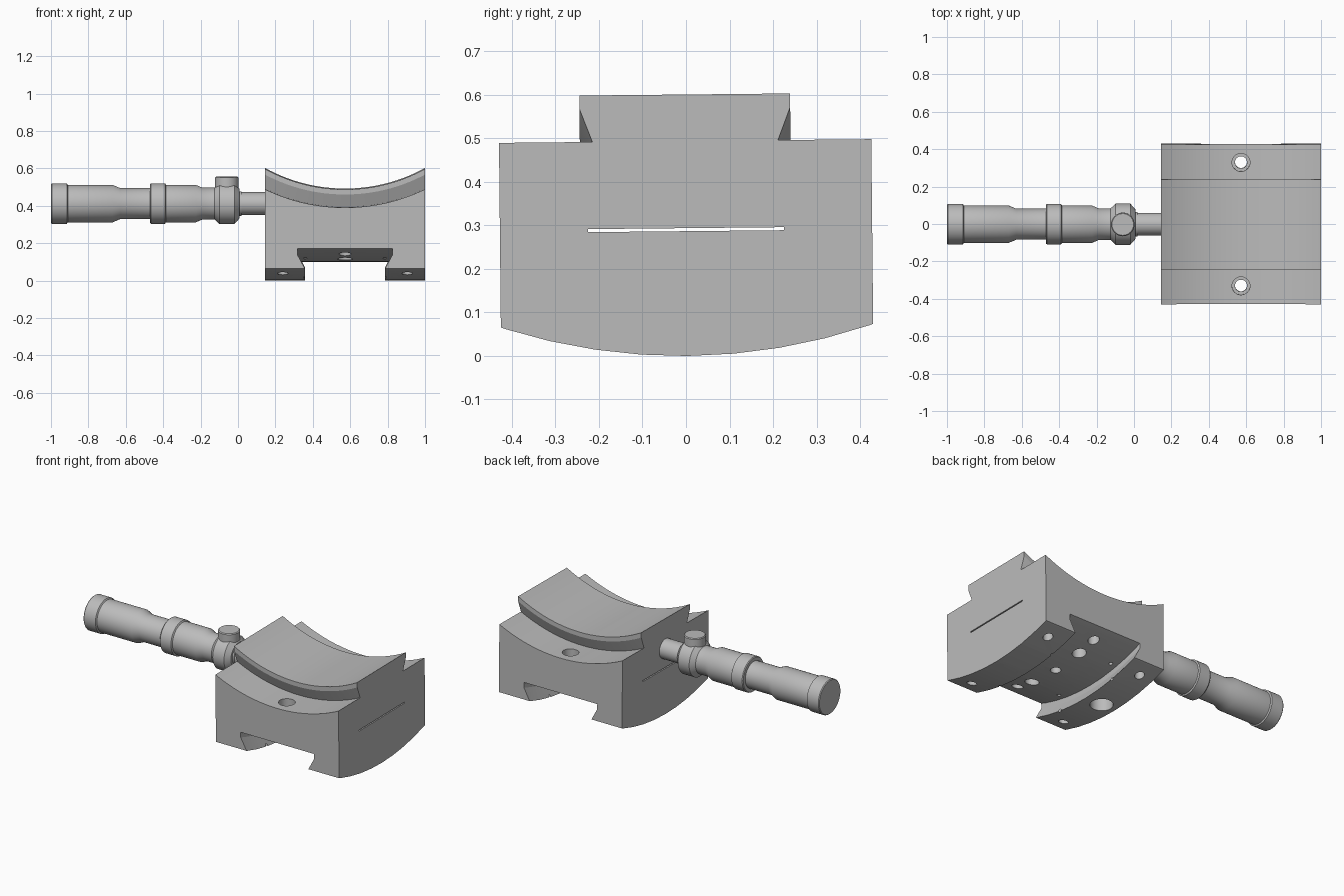
import bpy
import bmesh
from math import pi
from mathutils import Matrix, Vector

cube = bpy.data.objects.get("Cube")
if cube:
    bpy.data.objects.remove(cube, do_unlink=True)

grey = bpy.data.materials.new("plain grey")
grey.use_nodes = True
grey.diffuse_color = (0.5, 0.5, 0.5, 1)
grey.node_tree.nodes["Principled BSDF"].inputs["Base Color"].default_value = (0.5, 0.5, 0.5, 1)

ALONG_X = Matrix.Rotation(pi / 2, 4, 'Y')
ALONG_Y = Matrix.Rotation(-pi / 2, 4, 'X')
UP = Matrix.Identity(4)
MID = 0.572          # block centre in x
WIDTH, DEPTH = 0.856, 0.855
TILT = Matrix.Translation((0, 0, 0.3)) @ Matrix.Rotation(0.01, 4, 'X') @ Matrix.Translation((0, 0, -0.3))


def finish(name, bm):
    bmesh.ops.recalc_face_normals(bm, faces=bm.faces)
    mesh = bpy.data.meshes.new(name)
    bm.to_mesh(mesh)
    bm.free()
    mesh.materials.append(grey)
    obj = bpy.data.objects.new(name, mesh)
    bpy.context.collection.objects.link(obj)
    return obj


def revolve(name, profile, axis, centre, steps, closed=False):
    """Turn (distance along axis, radius) points around an axis."""
    bm = bmesh.new()
    verts = [bm.verts.new((r, 0, a)) for a, r in profile]
    edges = [bm.edges.new(pair) for pair in zip(verts, verts[1:])]
    if closed:
        edges.append(bm.edges.new((verts[-1], verts[0])))
    bmesh.ops.spin(bm, geom=verts + edges, cent=(0, 0, 0), axis=(0, 0, 1),
                   angle=2 * pi, steps=steps, use_duplicate=False)
    bmesh.ops.remove_doubles(bm, verts=bm.verts, dist=1e-4)
    bm.transform(Matrix.Translation(centre) @ axis)
    return finish(name, bm)


def box(name, centre, size):
    bm = bmesh.new()
    bmesh.ops.create_cube(bm, size=1, matrix=Matrix.Translation(centre) @ Matrix.Diagonal((*size, 1)))
    return finish(name, bm)


def rod(name, x, y, low, high, radius, steps=32):
    return revolve(name, [(low, 0), (low, radius), (high, radius), (high, 0)], UP, (x, y, 0), steps)


def combine(target, tool, operation='DIFFERENCE'):
    mod = target.modifiers.new("cut", 'BOOLEAN')
    mod.operation, mod.solver, mod.object = operation, 'EXACT', tool
    bpy.context.view_layer.objects.active = target
    bpy.ops.object.modifier_apply(modifier=mod.name)
    bpy.data.objects.remove(tool, do_unlink=True)


def smooth(obj, angle):
    bpy.ops.object.select_all(action='DESELECT')
    obj.select_set(True)
    bpy.context.view_layer.objects.active = obj
    bpy.ops.object.shade_smooth_by_angle(angle=angle)


# Mount block with a rounded underside
block = box("mount_block", (MID, 0, 0.35), (WIDTH, DEPTH, 0.9))
R_BOTTOM = 1.355
combine(block, revolve("round_bottom", [(-1, 0), (-1, R_BOTTOM), (1, R_BOTTOM), (1, 0)],
                       ALONG_X, (MID, 0, R_BOTTOM), 80), 'INTERSECT')

# Hollow top leaving a curved dovetail rail between two lower shelves
half = [(0.6, 0), (0.6, 0.981), (0.213, 0.981), (0.242, 0.913), (0.242, 0.886)]
rail = [(-a, r) for a, r in half] + half[::-1]
combine(block, revolve("top_hollow", rail, ALONG_Y, (MID, 0, 1.376), 160))

# Curved dovetail channel underneath
side = [(0.255, R_BOTTOM - 0.1), (0.255, R_BOTTOM - 0.07), (0.215, R_BOTTOM), (0.215, 1.5)]
channel = side + [(-a, r) for a, r in side[::-1]]
combine(block, revolve("bottom_channel", channel, ALONG_X, (MID, 0, R_BOTTOM), 80, closed=True))

# Thin slit through the sides
combine(block, box("side_slit", (MID, 0, 0.29), (2, 0.45, 0.007)))

# Bolt holes: through the shelves, up from the channel and from the side lips
for s in (-1, 1):
    combine(block, rod("bolt_hole", MID, s * 0.33, -0.2, 1, 0.032))
    combine(block, rod("counterbore", MID, s * 0.33, 0.3, 1, 0.048))
    combine(block, rod("channel_hole", MID, s * 0.205, -0.2, 0.24, 0.04))
    lip = MID + s * 0.333
    combine(block, rod("magnet_hole", lip, 0, -0.2, 0.14, 0.065))
    for t in (-1, 1):
        combine(block, rod("lip_hole", lip, t * 0.33, -0.2, 0.2, 0.028))
        combine(block, rod("pin_hole", MID + s * 0.213, t * 0.225, -0.2, 0.2, 0.011, 16))
combine(block, rod("centre_hole", MID, 0, -0.2, 0.22, 0.03))
smooth(block, 0.35)

# Telescope tube, turned around x, ending in a rod set into the block
AXIS_Z = 0.412
tube = [(-1.0, 0), (-1.0, 0.104), (-0.995, 0.108), (-0.915, 0.108), (-0.91, 0.1),
        (-0.67, 0.1), (-0.63, 0.083), (-0.47, 0.083), (-0.47, 0.104), (-0.465, 0.108),
        (-0.39, 0.108), (-0.385, 0.1), (-0.225, 0.1), (-0.19, 0.085), (-0.125, 0.085),
        (-0.098, 0.11), (-0.02, 0.11), (0.007, 0.08), (0.007, 0.066), (0.018, 0.066),
        (0.018, 0.061), (0.2, 0.061), (0.2, 0)]
telescope = revolve("telescope_tube", tube, ALONG_X, (0, 0, AXIS_Z), 48)
smooth(telescope, 0.45)

# Adjustment knob on the collar
knob = revolve("adjustment_knob", [(0.4, 0), (0.4, 0.05), (0.494, 0.05), (0.498, 0.063),
                                   (0.551, 0.063), (0.556, 0.058), (0.556, 0)],
               UP, (-0.06, 0, 0), 40)
smooth(knob, 0.45)

# The whole assembly leans very slightly
for part in (block, telescope, knob):
    part.data.transform(TILT)
